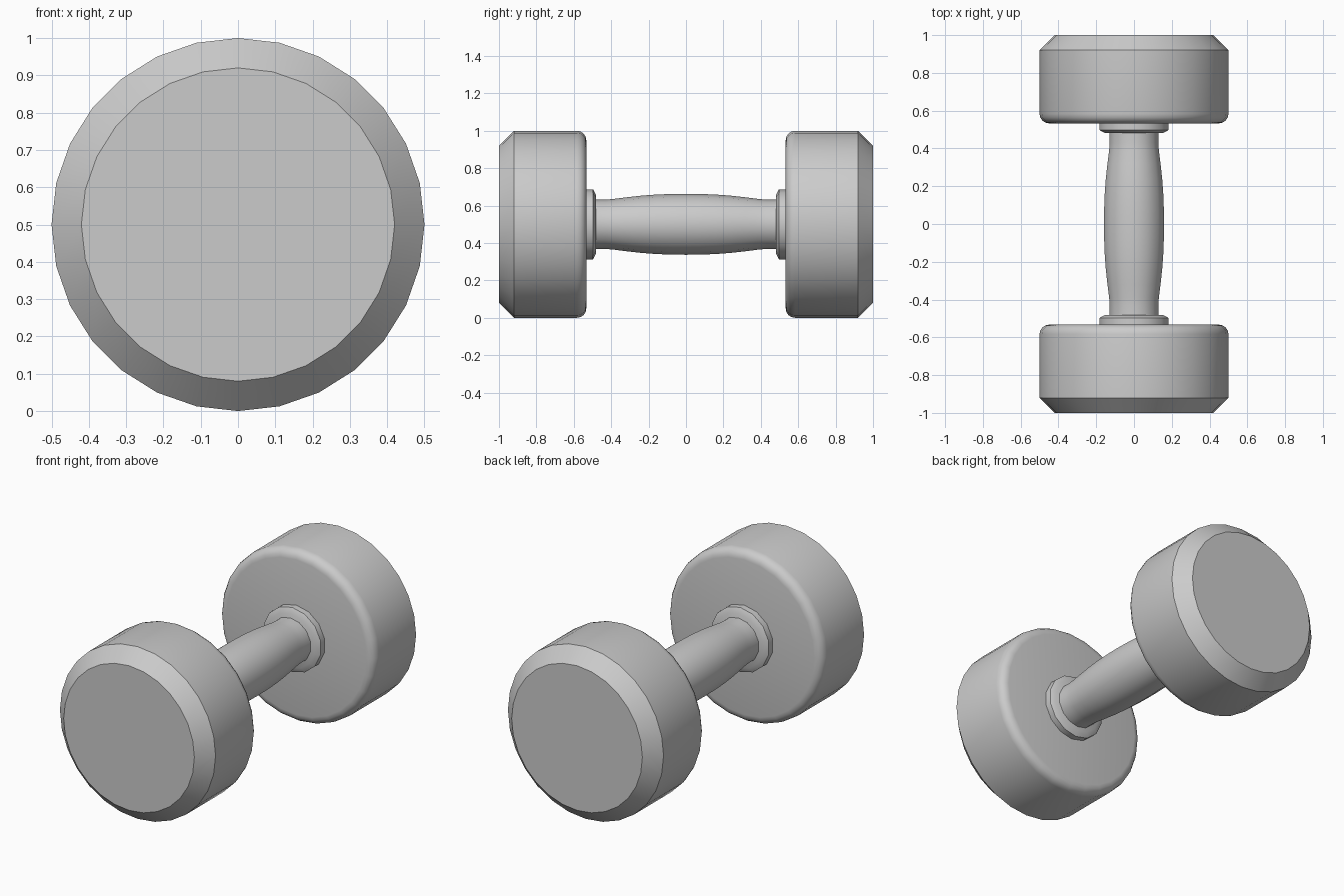
import bpy, bmesh, math

if "Cube" in bpy.data.objects:
    bpy.data.objects.remove(bpy.data.objects["Cube"])

CENTRE_Z = 0.5


def lathe(name, profile, sides):
    """Revolve (y, radius) points around the dumbbell's long axis, capping both ends."""
    bm = bmesh.new()
    rings = []
    for y, r in profile:
        ring = []
        for i in range(sides):
            a = 2 * math.pi * i / sides
            ring.append(bm.verts.new((r * math.sin(a), y, CENTRE_Z + r * math.cos(a))))
        rings.append(ring)
    for a, b in zip(rings, rings[1:]):
        for i in range(sides):
            j = (i + 1) % sides
            bm.faces.new((a[i], a[j], b[j], b[i]))
    bm.faces.new(rings[0])
    bm.faces.new(rings[-1])
    bmesh.ops.recalc_face_normals(bm, faces=bm.faces)
    mesh = bpy.data.meshes.new(name)
    bm.to_mesh(mesh)
    bm.free()
    obj = bpy.data.objects.new(name, mesh)
    bpy.context.collection.objects.link(obj)
    bpy.ops.object.select_all(action='DESELECT')
    obj.select_set(True)
    bpy.context.view_layer.objects.active = obj
    bpy.ops.object.shade_smooth_by_angle(angle=math.radians(30))
    return obj


# Weight head: rounded inner rim, chamfered outer rim
bevel = 0.05
rim = [(0.533 + bevel * (1 - math.sin(t)), 0.5 - bevel * (1 - math.cos(t)))
       for t in (math.radians(90 - 22.5 * k) for k in range(5))]
head = rim + [(0.92, 0.5), (1.0, 0.42)]

# Collar: short ring tapering towards the grip
collar = [(0.481, 0.157), (0.497, 0.187), (0.54, 0.187)]

for side, s in (("front", -1), ("back", 1)):
    lathe(side + "_weight", [(s * y, r) for y, r in head], 28)
    lathe(side + "_collar", [(s * y, r) for y, r in collar], 14)

# Grip: barrel shaped handle, slimmer at both ends
half = [(0.0, 0.163), (0.08, 0.162), (0.16, 0.159), (0.24, 0.153),
        (0.32, 0.144), (0.39, 0.135), (0.43, 0.132), (0.49, 0.132)]
grip = [(-y, r) for y, r in reversed(half[1:])] + half
lathe("grip", grip, 14)
